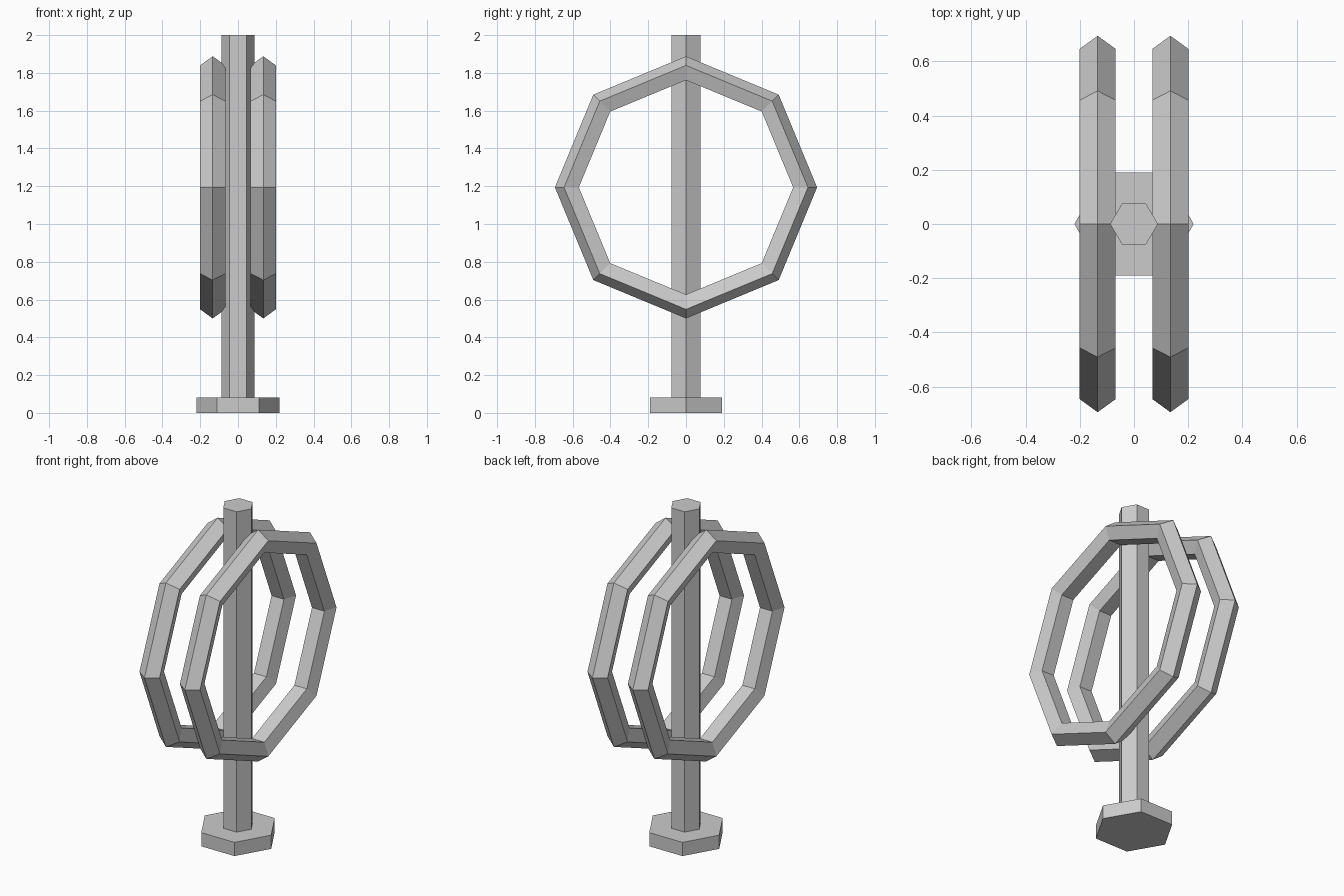
import bpy
from math import pi

if "Cube" in bpy.data.objects:
    bpy.data.objects.remove(bpy.data.objects["Cube"])


def hex_prism(name, radius, z0, z1):
    # Hexagonal prism with corners pointing along x
    bpy.ops.mesh.primitive_cylinder_add(
        vertices=6, radius=radius, depth=z1 - z0,
        location=(0, 0, (z0 + z1) / 2), rotation=(0, 0, pi / 2))
    bpy.context.object.name = name


def ring(name, x):
    # Octagonal ring with pentagonal section, axis along x
    bpy.ops.mesh.primitive_torus_add(
        major_segments=8, minor_segments=5,
        major_radius=0.624, minor_radius=0.07,
        location=(x, 0, 1.194), rotation=(0, pi / 2, 0))
    bpy.context.object.name = name


# Foot and upright pole
hex_prism("base", 0.22, 0, 0.082)
hex_prism("pole", 0.088, 0.04, 2.0)

# Pair of rings either side of the pole
for side, sign in (("left", -1), ("right", 1)):
    ring(side + "_ring", sign * 0.134)
